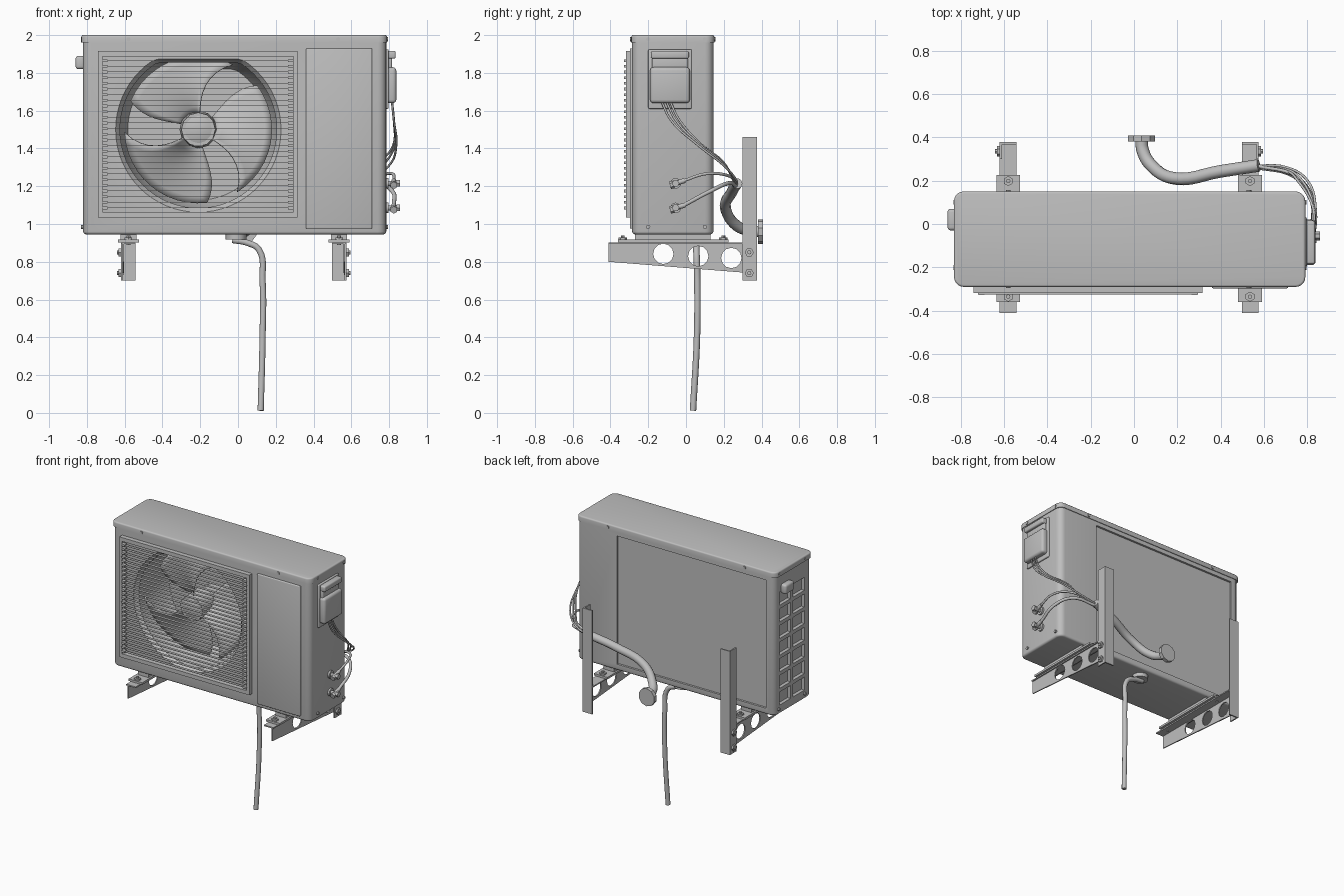
import bpy, bmesh, math
from mathutils import Vector, Matrix

cube = bpy.data.objects.get("Cube")
if cube:
    bpy.data.objects.remove(cube, do_unlink=True)

grey = bpy.data.materials.new("plain grey")
grey.use_nodes = True
COLOUR = (0.52, 0.52, 0.52, 1)
grey.diffuse_color = COLOUR
grey.node_tree.nodes["Principled BSDF"].inputs["Base Color"].default_value = COLOUR
meshes = []


def make(name, bm):
    bmesh.ops.recalc_face_normals(bm, faces=bm.faces)
    mesh = bpy.data.meshes.new(name)
    bm.to_mesh(mesh)
    bm.free()
    mesh.materials.append(grey)
    obj = bpy.data.objects.new(name, mesh)
    bpy.context.collection.objects.link(obj)
    meshes.append(obj)
    return obj


def add_box(bm, lo, hi):
    lo, hi = Vector(lo), Vector(hi)
    size = Matrix.Diagonal((*(hi - lo), 1))
    return bmesh.ops.create_cube(bm, size=1, matrix=Matrix.Translation((lo + hi) / 2) @ size)


def box(name, lo, hi, bevel=0, segments=3):
    bm = bmesh.new()
    add_box(bm, lo, hi)
    if bevel:
        bmesh.ops.bevel(bm, geom=bm.edges[:], offset=bevel, segments=segments,
                        profile=0.5, affect='EDGES')
    return make(name, bm)


def add_cyl(bm, centre, axis, r, depth, sides=16, r2=None):
    turn = Vector((0, 0, 1)).rotation_difference(Vector(axis)).to_matrix().to_4x4()
    bmesh.ops.create_cone(bm, cap_ends=True, segments=sides, radius1=r,
                          radius2=r if r2 is None else r2, depth=depth,
                          matrix=Matrix.Translation(centre) @ turn)


def cyl(name, *args, **kw):
    bm = bmesh.new()
    add_cyl(bm, *args, **kw)
    return make(name, bm)


def add_loft(bm, sections):
    rings = [[bm.verts.new(p) for p in s] for s in sections]
    for a, b in zip(rings, rings[1:]):
        for i in range(len(a)):
            j = (i + 1) % len(a)
            bm.faces.new((a[i], a[j], b[j], b[i]))
    bm.faces.new(rings[0])
    bm.faces.new(rings[-1])
    bmesh.ops.recalc_face_normals(bm, faces=bm.faces)


def cut(obj, bm):
    cutter = make("cutter", bm)
    meshes.remove(cutter)
    mod = obj.modifiers.new("cut", 'BOOLEAN')
    mod.operation, mod.solver, mod.object = 'DIFFERENCE', 'EXACT', cutter
    bpy.context.view_layer.objects.active = obj
    bpy.ops.object.modifier_apply(modifier=mod.name)
    bpy.data.objects.remove(cutter, do_unlink=True)


def tube(name, points, r):
    curve = bpy.data.curves.new(name, 'CURVE')
    curve.dimensions = '3D'
    curve.bevel_depth, curve.bevel_resolution = r, 3
    curve.resolution_u, curve.use_fill_caps = 6, True
    spline = curve.splines.new('BEZIER')
    spline.bezier_points.add(len(points) - 1)
    for bp, p in zip(spline.bezier_points, points):
        bp.co = p
        bp.handle_left_type = bp.handle_right_type = 'AUTO'
    curve.materials.append(grey)
    bpy.context.collection.objects.link(bpy.data.objects.new(name, curve))


# Casing with rounded upright edges and a softened lower front edge
bm = bmesh.new()
add_box(bm, (-0.82, -0.285, 0.945), (0.785, 0.145, 1.98))
def upright(e):
    return abs(e.verts[0].co.z - e.verts[1].co.z) > 0.5
bmesh.ops.bevel(bm, geom=[e for e in bm.edges if upright(e)], offset=0.045,
                segments=5, profile=0.5, affect='EDGES')
low = [e for e in bm.edges if all(v.co.z < 1 for v in e.verts)]
bmesh.ops.bevel(bm, geom=low, offset=0.015, segments=3, profile=0.5, affect='EDGES')
casing = make("casing", bm)

# Fan opening: a circle with a flattened top and a flared lip
FAN_X, FAN_Z, FAN_R = -0.21, 1.5, 0.415


def opening(y, scale):
    r = FAN_R * scale
    ring = [(r * math.cos(a), r * math.sin(a)) for a in
            (math.tau * i / 64 for i in range(64))]
    return [(FAN_X + x, y, FAN_Z + min(z, 0.355 * scale)) for x, z in ring]


bm = bmesh.new()
add_loft(bm, [opening(-0.32, 1.055), opening(-0.284, 1.055), opening(-0.255, 1),
              opening(-0.05, 1), opening(0.04, 0.9)])
cut(casing, bm)

# Side air windows and recessed rear coil panel
bm = bmesh.new()
for row in range(7):
    z = 1.01 + row * 0.122
    for y in (-0.2, -0.04):
        add_box(bm, (-0.9, y, z), (-0.795, y + 0.13, z + 0.095))
add_box(bm, (-0.75, 0.13, 0.99), (0.46, 0.2, 1.93))
cut(casing, bm)

# Lid
bm = bmesh.new()
add_box(bm, (-0.83, -0.29, 1.96), (0.79, 0.15, 2.0))
bmesh.ops.bevel(bm, geom=[e for e in bm.edges if e.verts[0].co.z != e.verts[1].co.z],
                offset=0.045, segments=5, profile=0.5, affect='EDGES')
top = [e for e in bm.edges if all(v.co.z > 1.99 for v in e.verts)]
bmesh.ops.bevel(bm, geom=top, offset=0.01, segments=3, profile=0.5, affect='EDGES')
make("lid", bm)

# Raised service panel on the front
box("service_panel", (0.36, -0.297, 0.975), (0.71, -0.28, 1.93), 0.006)

# Grille frame, slats and toothed ends
X0, X1, Z0, Z1 = -0.74, 0.315, 1.035, 1.915
bm = bmesh.new()
for lo, hi in (((X0, Z0), (X1, Z0 + 0.028)), ((X0, Z1 - 0.028), (X1, Z1)),
               ((X0, Z0 + 0.028), (X0 + 0.022, Z1 - 0.028)),
               ((X1 - 0.022, Z0 + 0.028), (X1, Z1 - 0.028))):
    add_box(bm, (lo[0], -0.318, lo[1]), (hi[0], -0.28, hi[1]))
make("grille_frame", bm)
bm = bmesh.new()
for i in range(27):
    z = Z0 + 0.05 + i * 0.03
    add_box(bm, (X0 + 0.02, -0.325, z - 0.0015), (X1 - 0.02, -0.305, z + 0.0015))
    for x in (X0 + 0.022, X1 - 0.05):
        add_box(bm, (x, -0.327, z - 0.007), (x + 0.028, -0.3, z + 0.007))
make("grille_slats", bm)

# Fan hub with a dished face, and three swept blades
cyl("fan_hub", (FAN_X, -0.17, FAN_Z), (0, -1, 0), 0.1, 0.14, 12, 0.09)
cyl("hub_cap", (FAN_X, -0.245, FAN_Z), (0, -1, 0), 0.075, 0.012, 12, 0.04)
cyl("fan_motor", (FAN_X, -0.02, FAN_Z), (0, 1, 0), 0.08, 0.16, 20)
bm = bmesh.new()
for k in range(3):
    grid = []
    for i in range(9):
        t = i / 8
        r = 0.085 + t * 0.305
        row = []
        for j in range(13):
            u = j / 12
            a = math.radians(87 + 120 * k - 25 * t * t + u * (95 - 20 * (1 - t)))
            y = -0.225 + 0.13 * u + 0.02 * math.sin(math.pi * u)
            row.append(bm.verts.new((FAN_X + r * math.cos(a), y, FAN_Z + r * math.sin(a))))
        grid.append(row)
    for a, b in zip(grid, grid[1:]):
        for j in range(12):
            bm.faces.new((a[j], a[j + 1], b[j + 1], b[j]))
blades = make("fan_blades", bm)
blades.modifiers.new("thickness", 'SOLIDIFY').thickness = 0.006

# Carry handle on the grille side
box("carry_handle", (-0.86, -0.03, 1.82), (-0.81, 0.07, 1.89), 0.015)

# Electrical cover with grip
box("cover_plate", (0.77, -0.2, 1.61), (0.797, 0.03, 1.925), 0.006)
box("electrical_cover", (0.78, -0.19, 1.64), (0.838, 0.02, 1.83), 0.018)
box("cover_neck", (0.78, -0.18, 1.81), (0.815, 0.01, 1.89), 0.008)
box("cover_grip", (0.78, -0.185, 1.875), (0.835, 0.015, 1.917), 0.01)

# Service valves and their copper lines
for n, (y, z) in enumerate(((-0.055, 1.215), (-0.055, 1.085))):
    bm = bmesh.new()
    add_cyl(bm, (0.815, y, z), (1, 0, 0), 0.013, 0.07)
    add_cyl(bm, (0.848, y, z), (1, 0, 0), 0.02, 0.02, 6)
    add_cyl(bm, (0.825, y + 0.025, z + 0.008), (0, 1, 0.3), 0.013, 0.05)
    add_cyl(bm, (0.825, y - 0.02, z - 0.008), (0, 1, 0.3), 0.02, 0.02, 6)
    add_cyl(bm, (0.79, y, z), (1, 0, 0), 0.028, 0.015)
    make(f"service_valve_{n + 1}", bm)
tube("upper_copper_line", [(0.825, -0.01, 1.23), (0.82, 0.1, 1.265), (0.76, 0.21, 1.26),
                           (0.56, 0.27, 1.21)], 0.008)
tube("lower_copper_line", [(0.825, -0.01, 1.1), (0.82, 0.12, 1.17), (0.74, 0.22, 1.215),
                           (0.56, 0.265, 1.2)], 0.011)
for n, off in enumerate((0, 0.025, 0.045)):
    tube(f"power_cable_{n + 1}", [(0.815, -0.13 + off, 1.65), (0.825, -0.08 + off, 1.55),
         (0.838 - off / 3, 0.06 + off / 2, 1.42), (0.8 - off, 0.2, 1.31 + off / 3),
         (0.7, 0.262 - off / 3, 1.24), (0.56, 0.27, 1.21)], 0.006)

# Insulated pipe bundle with wall flange
tube("pipe_bundle", [(0.575, 0.27, 1.215), (0.4, 0.243, 1.17), (0.19, 0.21, 1.08),
                     (0.08, 0.27, 0.99), (0.04, 0.34, 0.963), (0.035, 0.395, 0.96)], 0.029)
cyl("wall_flange", (0.035, 0.394, 0.96), (0, 1, 0), 0.065, 0.028, 10)

# Drain fitting and hose
cyl("drain_fitting", (-0.01, 0.055, 0.932), (0, 0, 1), 0.055, 0.03, 12)
tube("drain_hose", [(-0.03, 0.055, 0.915), (0.05, 0.055, 0.9), (0.11, 0.055, 0.865),
                    (0.13, 0.06, 0.7), (0.13, 0.058, 0.4), (0.12, 0.037, 0.012)], 0.017)

# Wall brackets, mirrored about the middle of the casing
MID = -0.0225
for side, tag in ((-1, "right"), (1, "left")):
    def span(name, d0, d1, y0, y1, z0, z1):
        a, b = sorted((MID + side * d0, MID + side * d1))
        return box(f"{tag}_{name}", (a, y0, z0), (b, y1, z1))

    span("post_side", 0.587, 0.597, 0.3, 0.375, 0.7, 1.46)
    span("post_back", 0.52, 0.597, 0.367, 0.377, 0.7, 1.46)
    span("arm_top", 0.52, 0.597, -0.41, 0.372, 0.893, 0.902)
    outline = ((-0.41, 0.9), (0.34, 0.9), (0.34, 0.74), (-0.41, 0.8))
    bm = bmesh.new()
    add_loft(bm, [[(MID + side * d, y, z) for y, z in outline] for d in (0.58, 0.588)])
    arm = make(f"{tag}_arm", bm)
    holes = bmesh.new()
    for y, z in ((-0.12, 0.842), (0.065, 0.83), (0.24, 0.82)):
        add_cyl(holes, (MID + side * 0.584, y, z), (1, 0, 0), 0.054, 0.05, 12)
    cut(arm, holes)
    # Mounting foot under the casing
    span("foot_strip", 0.5025, 0.6125, -0.36, 0.225, 0.903, 0.918)
    span("foot_block", 0.515, 0.6, -0.27, 0.13, 0.918, 0.95)
    bm = bmesh.new()
    for y in (-0.335, 0.198):
        add_cyl(bm, (MID + side * 0.5575, y, 0.918), (0, 0, 1), 0.023, 0.022, 6)
        add_cyl(bm, (MID + side * 0.5575, y, 0.915), (0, 0, 1), 0.01, 0.05, 8)
    for z in (0.85, 0.74):
        add_cyl(bm, (MID + side * 0.6, 0.335, z), (1, 0, 0), 0.024, 0.018, 6)
        add_cyl(bm, (MID + side * 0.6, 0.335, z), (1, 0, 0), 0.011, 0.035, 8)
    make(f"{tag}_bracket_bolts", bm)

# Casing screws
bm = bmesh.new()
for x in (-0.58, 0.53):
    for y in (-0.29, 0.15):
        add_cyl(bm, (x, y, 1.978), (0, 1, 0), 0.011, 0.012, 8)
for x in (-0.825, 0.788):
    for y in (-0.2, 0.1):
        add_cyl(bm, (x, y, 1.978), (1, 0, 0), 0.011, 0.014, 8)
        add_cyl(bm, (x, y, 0.985), (1, 0, 0), 0.011, 0.014, 8)
make("casing_screws", bm)

bpy.ops.object.select_all(action='DESELECT')
for obj in meshes:
    obj.select_set(True)
bpy.context.view_layer.objects.active = casing
bpy.ops.object.shade_smooth_by_angle(angle=math.radians(35))
